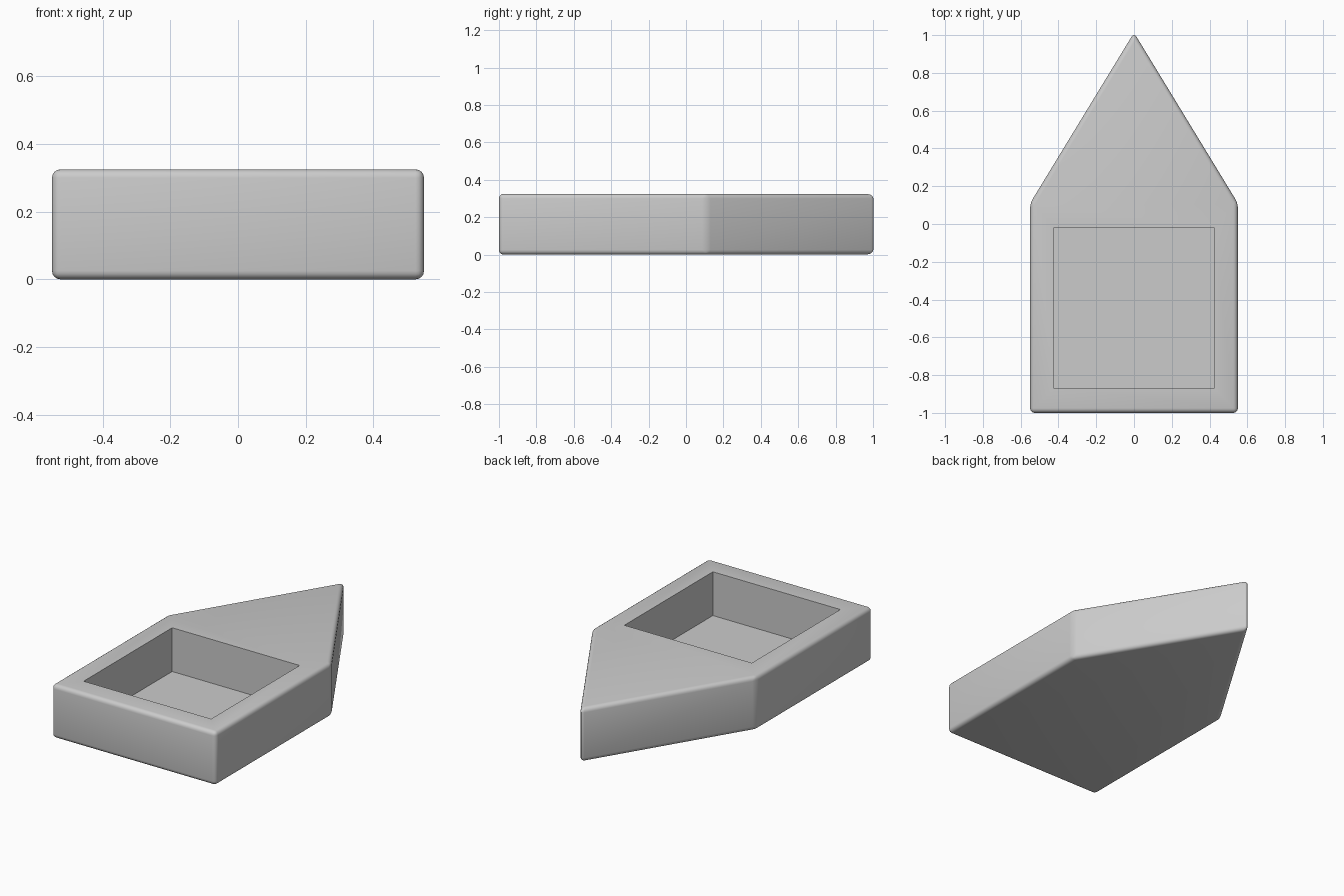
import bpy, bmesh

if "Cube" in bpy.data.objects:
    bpy.data.objects.remove(bpy.data.objects["Cube"])

HEIGHT = 0.325
FLOOR = 0.06
BEVEL = 0.025

grey = bpy.data.materials.new("grey")
grey.diffuse_color = (0.6, 0.6, 0.6, 1)
grey.use_nodes = True
grey.node_tree.nodes["Principled BSDF"].inputs["Base Color"].default_value = grey.diffuse_color


def prism(name, outline, z0, z1):
    """Extrude a flat outline from z0 up to z1."""
    bm = bmesh.new()
    base = bm.faces.new([bm.verts.new((x, y, z0)) for x, y in outline])
    top = bmesh.ops.extrude_face_region(bm, geom=[base])["geom"]
    verts = [v for v in top if isinstance(v, bmesh.types.BMVert)]
    bmesh.ops.translate(bm, verts=verts, vec=(0, 0, z1 - z0))
    bmesh.ops.recalc_face_normals(bm, faces=bm.faces)
    mesh = bpy.data.meshes.new(name)
    bm.to_mesh(mesh)
    bm.free()
    mesh.materials.append(grey)
    obj = bpy.data.objects.new(name, mesh)
    bpy.context.collection.objects.link(obj)
    return obj


# Pointed block with rounded outer edges
body = prism("pointed_tray",
             [(-0.55, -1), (0.55, -1), (0.55, 0.11), (0, 1.013), (-0.55, 0.11)],
             0, HEIGHT)
bevel = body.modifiers.new("rounded_edges", "BEVEL")
bevel.width = BEVEL
bevel.segments = 4
bevel.limit_method = "ANGLE"
bevel.angle_limit = 0.4

# Square recess with sharp edges
cutter = prism("recess_cutter",
               [(-0.427, -0.867), (0.427, -0.867), (0.427, -0.02), (-0.427, -0.02)],
               FLOOR, HEIGHT + 0.2)
cutter.hide_render = True
cutter.hide_viewport = True
cut = body.modifiers.new("recess", "BOOLEAN")
cut.object = cutter
cut.operation = "DIFFERENCE"
cut.solver = "EXACT"

# Smooth rounded edges, sharp recess rim
bpy.context.view_layer.objects.active = body
body.select_set(True)
for name in ("rounded_edges", "recess"):
    bpy.ops.object.modifier_apply(modifier=name)
bpy.ops.object.shade_smooth_by_angle(angle=0.6)
bpy.data.objects.remove(cutter)
